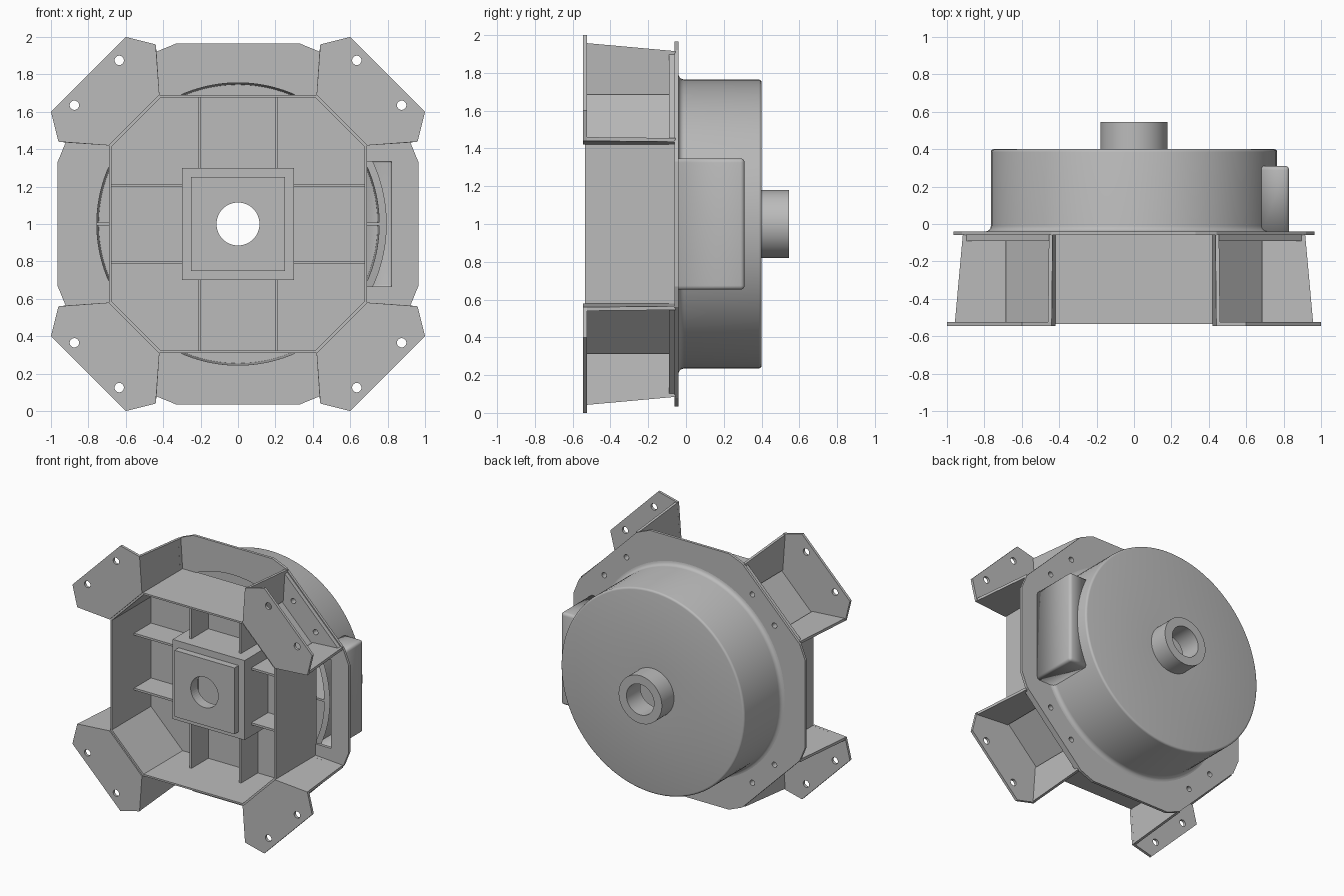
import bpy, bmesh, math
from mathutils import Matrix, Vector

cube = bpy.data.objects.get("Cube")
if cube:
    bpy.data.objects.remove(cube, do_unlink=True)

MID = 1.0  # height of the main axis, which runs along y
grey = bpy.data.materials.new("cast_grey")
grey.use_nodes = True
grey.diffuse_color = (0.5, 0.5, 0.5, 1)
grey.node_tree.nodes["Principled BSDF"].inputs["Base Color"].default_value = (0.5, 0.5, 0.5, 1)


def finish(name, bm):
    bmesh.ops.recalc_face_normals(bm, faces=bm.faces)
    mesh = bpy.data.meshes.new(name)
    bm.to_mesh(mesh)
    bm.free()
    mesh.materials.append(grey)
    ob = bpy.data.objects.new(name, mesh)
    ob.location.z = MID
    bpy.context.collection.objects.link(ob)
    return ob


def prism(name, pts, y0, y1):
    """Extrude an (x, z) outline from y0 to y1."""
    bm = bmesh.new()
    face = bm.faces.new([bm.verts.new((x, y0, z)) for x, z in pts])
    ext = bmesh.ops.extrude_face_region(bm, geom=[face])
    verts = [v for v in ext["geom"] if isinstance(v, bmesh.types.BMVert)]
    bmesh.ops.translate(bm, vec=(0, y1 - y0, 0), verts=verts)
    return finish(name, bm)


def rect(x0, x1, z0, z1):
    return [(x0, z0), (x1, z0), (x1, z1), (x0, z1)]


def disc(x, z, r, n):
    return [(x + r * math.cos(math.tau * i / n), z + r * math.sin(math.tau * i / n)) for i in range(n)]


def octagon(a, b):
    return [(b, a), (a, b), (a, -b), (b, -a), (-b, -a), (-a, -b), (-a, b), (-b, a)]


def activate(ob):
    bpy.ops.object.select_all(action='DESELECT')
    ob.select_set(True)
    bpy.context.view_layer.objects.active = ob


def cut(ob, *outline_and_depth):
    """Cut a prism out of an object."""
    cutter = prism("cutter", *outline_and_depth)
    cutter.hide_render = True
    mod = ob.modifiers.new("cut", 'BOOLEAN')
    mod.operation, mod.solver, mod.object = 'DIFFERENCE', 'EXACT', cutter
    activate(ob)
    bpy.ops.object.modifier_apply(modifier=mod.name)
    bpy.data.objects.remove(cutter, do_unlink=True)


def smooth(ob, degrees=35):
    activate(ob)
    bpy.ops.object.shade_smooth_by_angle(angle=math.radians(degrees))


BORE = 0.115

# Octagonal housing: open pan with a floor
housing = prism("octagonal_housing", octagon(0.69, 0.42), -0.535, -0.05)
cut(housing, octagon(0.677, 0.413), -0.7, -0.07)
cut(housing, disc(0, 0, BORE, 48), -0.2, 0.1)

# Mounting flange with drum opening and box opening
edge = [(0.33, 0.965), (0.44, 0.92), (0.92, 0.44), (0.965, 0.33)]
outline = edge + [(x, -z) for x, z in reversed(edge)]
outline += [(-x, z) for x, z in reversed(outline)]
flange = prism("mounting_flange", outline, -0.06, -0.04)
cut(flange, disc(0, 0, 0.755, 96), -0.2, 0.1)
cut(flange, rect(0.6, 0.82, -0.335, 0.335), -0.2, 0.1)

# Hollow drum with shaft collar, turned around the y axis
profile = [(0.755, -0.05), (0.795, -0.04)]
profile += [(0.795 - 0.03 * math.sin(t), -0.01 - 0.03 * math.cos(t))
            for t in (math.pi / 8 * i for i in range(1, 5))]
profile += [(0.75 + 0.015 * math.cos(t), 0.385 + 0.015 * math.sin(t))
            for t in (math.pi / 6 * i for i in range(4))]
profile += [(0.18, 0.4), (0.18, 0.545), (BORE, 0.545), (BORE, 0.38), (0.745, 0.38)]
bm = bmesh.new()
verts = [bm.verts.new((r, y, 0)) for r, y in profile]
edges = [bm.edges.new((verts[i - 1], verts[i])) for i in range(len(verts))]
bmesh.ops.spin(bm, geom=verts + edges, cent=(0, 0, 0), axis=(0, 1, 0),
               angle=math.tau, steps=96, use_duplicate=False)
bmesh.ops.remove_doubles(bm, verts=bm.verts, dist=0.0005)
smooth(finish("drum", bm))

# Hollow side box with rounded edges, open toward the flange and drum
bm = bmesh.new()
bmesh.ops.create_cube(bm, size=1, matrix=Matrix.Translation((0.755, 0.13, 0))
                      @ Matrix.Diagonal((0.15, 0.36, 0.695, 1)))
bm.normal_update()
bmesh.ops.delete(bm, geom=[f for f in bm.faces if f.normal.y < -0.9 or f.normal.x < -0.9],
                 context='FACES')
inner = [e for e in bm.edges if len(e.link_faces) == 2]
bmesh.ops.bevel(bm, geom=inner, offset=0.022, segments=4, profile=0.5, affect='EDGES')
side_box = finish("side_box", bm)
shell = side_box.modifiers.new("shell", 'SOLIDIFY')
shell.thickness = 0.01
# make sure the shell thickens inward
if any(p.normal.x < -0.9 for p in side_box.data.polygons):
    side_box.data.flip_normals()
smooth(side_box)

# Horizontal webs inside the drum
for side, label in ((1, "left"), (-1, "right")):
    prism(label + "_drum_web", rect(*sorted((side * 0.3, side * 0.757)), -0.008, 0.008), -0.045, 0.39)

# Centre hub: hollow box with raised square pad
hub = prism("centre_hub", rect(-0.3, 0.3, -0.3, 0.3), -0.35, -0.06)
cut(hub, rect(-0.28, 0.28, -0.28, 0.28), -0.32, 0.1)
pad = prism("hub_pad", rect(-0.25, 0.25, -0.25, 0.25), -0.4, -0.345)
for ob in (hub, pad):
    cut(ob, disc(0, 0, BORE, 48), -0.6, 0.2)

# Ribs from the hub to the housing walls
for side in (1, -1):
    for offset in (0.207, -0.207):
        along = sorted((side * 0.295, side * 0.683))
        across = (offset - 0.008, offset + 0.008)
        prism("horizontal_rib", rect(*along, *across), -0.27, -0.06)
        prism("vertical_rib", rect(*across, *along), -0.27, -0.06)

# Four corner feet, each with a drilled plate, a backing plate and two gussets
FOOT = [(0.42, 0.69), (0.44, 0.96), (0.6, 1.0), (1.0, 0.6), (0.96, 0.44), (0.69, 0.42)]
BACKING = [(0.42, 0.69), (0.435, 0.915), (0.915, 0.435), (0.69, 0.42)]
for sx in (1, -1):
    for sz in (1, -1):
        def place(pts):
            return [(sx * x, sz * z) for x, z in pts]

        foot = prism("foot_plate", place(FOOT), -0.545, -0.525)
        backing = prism("foot_backing", place(BACKING), -0.09, -0.055)
        for a, b in ((0.635, 0.875), (0.875, 0.635)):
            cut(foot, disc(sx * a, sz * b, 0.025, 20), -0.7, -0.4)
        for a, b in ((0.525, 0.71), (0.71, 0.525)):
            for ob in (flange, backing):
                cut(ob, disc(sx * a, sz * b, 0.02, 20), -0.2, 0.1)
        for swap in (False, True):
            bm = bmesh.new()
            for x, y, z in ((0.42, -0.53, 0.685), (0.44, -0.53, 0.958),
                            (0.435, -0.055, 0.915), (0.42, -0.055, 0.685)):
                for dx in (0, 0.02):
                    p = (z, y, x + dx) if swap else (x + dx, y, z)
                    bm.verts.new((sx * p[0], p[1], sz * p[2]))
            bmesh.ops.convex_hull(bm, input=bm.verts)
            bmesh.ops.dissolve_limit(bm, angle_limit=0.02, verts=bm.verts, edges=bm.edges)
            finish("foot_gusset", bm)
